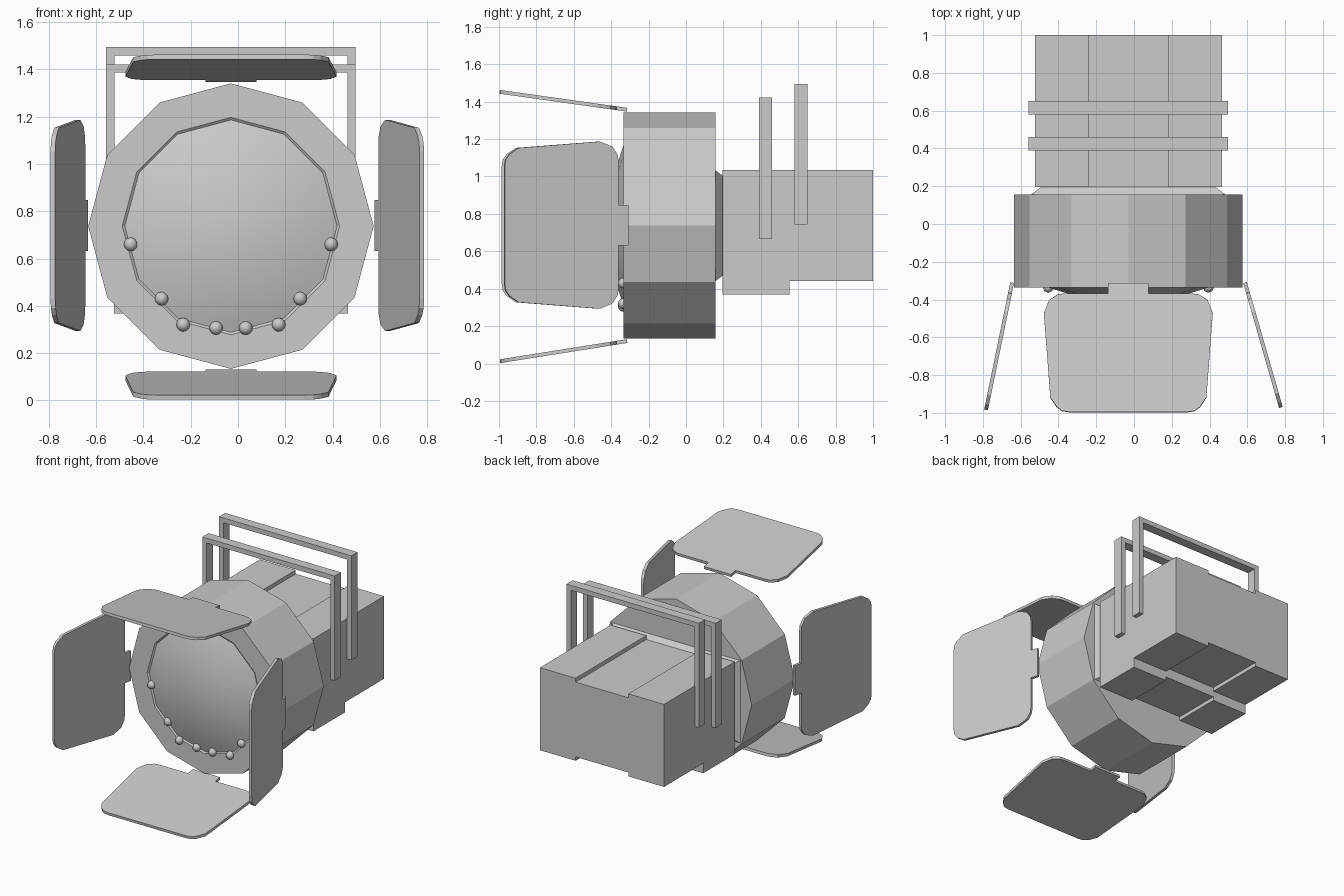
import bpy, bmesh, math
from mathutils import Vector

if "Cube" in bpy.data.objects:
    bpy.data.objects.remove(bpy.data.objects["Cube"])

CX, CZ = -0.03, 0.737   # lamp axis


def finish(bm, name):
    bmesh.ops.recalc_face_normals(bm, faces=bm.faces[:])
    me = bpy.data.meshes.new(name)
    bm.to_mesh(me)
    bm.free()
    ob = bpy.data.objects.new(name, me)
    bpy.context.collection.objects.link(ob)
    return ob


def prism(name, pts, vec):
    """Extrude a closed 3D outline along vec."""
    bm = bmesh.new()
    f = bm.faces.new([bm.verts.new(p) for p in pts])
    res = bmesh.ops.extrude_face_region(bm, geom=[f], use_keep_orig=True)
    verts = [g for g in res["geom"] if isinstance(g, bmesh.types.BMVert)]
    bmesh.ops.translate(bm, verts=verts, vec=vec)
    return finish(bm, name)


def loft(name, rings):
    """Bridge equal-count rings and cap both ends."""
    bm = bmesh.new()
    loops = [[bm.verts.new(p) for p in r] for r in rings]
    n = len(loops[0])
    for a, b in zip(loops, loops[1:]):
        for i in range(n):
            bm.faces.new((a[i], a[(i + 1) % n], b[(i + 1) % n], b[i]))
    bm.faces.new(loops[0])
    bm.faces.new(loops[-1])
    return finish(bm, name)


def circle(r, y, n=12):
    return [(CX + r * math.cos(2 * math.pi * i / n), y,
             CZ + r * math.sin(2 * math.pi * i / n)) for i in range(n)]


# drum housing with shallow front recess
loft("drum_housing", [circle(0.44, -0.32), circle(0.46, -0.335),
                      circle(0.604, -0.335), circle(0.604, 0.157)])

# domed lens, smooth
lens = loft("lens", [circle(r, -0.325 - 0.085 * (1 - (r / 0.455) ** 2))
                     for r in (0.455, 0.4, 0.33, 0.25, 0.17, 0.09, 0.02)])
for p in lens.data.polygons:
    p.use_smooth = abs(p.normal.y) < 0.9999 or p.center.y < -0.35

# small studs along the lower lens rim
for side in (-1, 1):
    for dx, z in ((0.424, 0.66), (0.293, 0.43), (0.202, 0.32), (0.063, 0.306)):
        bpy.ops.mesh.primitive_uv_sphere_add(segments=8, ring_count=6, radius=0.029,
                                             location=(CX + side * dx, -0.335, z))
        bpy.context.object.name = "lens_stud"
        bpy.ops.object.shade_smooth()


# neck between drum and rear body
def rect(hx, hz, y):
    return [(CX + sx * hx, y, CZ + sz * hz) for sx, sz in ((-1, -1), (1, -1), (1, 1), (-1, 1))]


loft("neck", [rect(0.522, 0.302, 0.15), rect(0.45, 0.26, 0.205)])


# rear body: grooved top and bottom, deeper front half
def body(name, y0, y1, zb, zt=1.035, hw=0.495, g=0.21, d=0.028):
    prof = [(-hw, zb), (-g, zb), (-g, zb + d), (g, zb + d), (g, zb), (hw, zb),
            (hw, zt), (g, zt), (g, zt - d), (-g, zt - d), (-g, zt), (-hw, zt)]
    prism(name, [(CX + x, y0, z) for x, z in prof], (0, y1 - y0, 0))


body("body_front", 0.195, 0.553, 0.368)
body("body_rear", 0.553, 1.0, 0.44)


# two U-shaped handles
def handle(name, y, zb, zt, hw=0.528, t=0.035):
    prof = [(-hw, zb), (-hw, zt), (hw, zt), (hw, zb), (hw - t, zb),
            (hw - t, zt - t), (t - hw, zt - t), (t - hw, zb)]
    prism(name, [(CX + x, y, z) for x, z in prof], (0, 0.07, 0))


handle("handle_front", 0.39, 0.667, 1.422)
handle("handle_rear", 0.58, 0.742, 1.495)

# four hinged light flaps
HALF = [(0, .108), (.055, .108), (.055, .34), (.06, .375), (.09, .42), (.16, .447),
        (.61, .413), (.66, .38), (.682, .35), (.688, .31)]
OUTLINE = HALF + [(u, -v) for u, v in reversed(HALF)]


def flap(name, start, out, deg, t=0.02):
    a, out = math.radians(deg), Vector(out)
    along = Vector((0, -1, 0)) * math.cos(a) + out * math.sin(a)
    across = out.cross(Vector((0, 1, 0)))
    n = along.cross(across)
    base = Vector(start) - n * t / 2
    prism(name, [base + along * u + across * v for u, v in OUTLINE], n * t)


flap("flap_top", (CX, -0.315, 1.357), (0, 0, 1), 8)
flap("flap_bottom", (CX, -0.315, 0.12), (0, 0, -1), 9)
flap("flap_right", (0.588, -0.31, 0.74), (1, 0, 0), 16)
flap("flap_left", (-0.645, -0.31, 0.74), (-1, 0, 0), 11.6)
